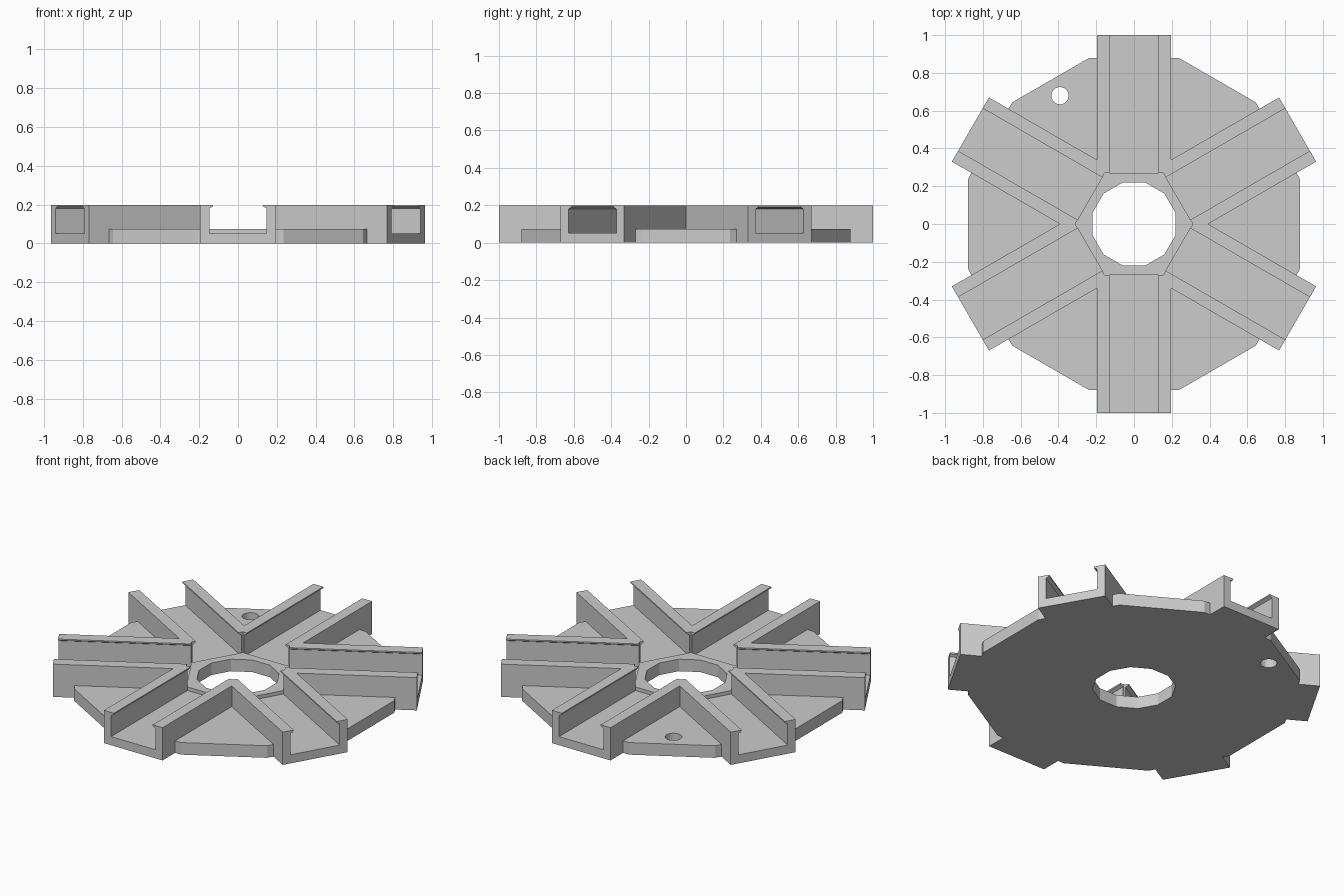
import bpy
import bmesh
import math
from mathutils import Matrix, Vector

cube = bpy.data.objects.get("Cube")
if cube:
    bpy.data.objects.remove(cube, do_unlink=True)

# Heights
TOP, LIP, UNDER, PLATE, FLOOR = 0.198, 0.19, 0.18, 0.073, 0.052
# Half widths across an arm
OUTER, INNER, MOUTH = 0.196, 0.148, 0.13
# Distances from the centre
BORE, PAD, RIM, END = 0.22, 0.27, 0.88, 1.0
HOLE_DISTANCE, HOLE_RADIUS = 0.784, 0.046

ROOT3 = math.sqrt(3)
TAN15 = math.tan(math.radians(15))
DIAGONAL = Vector((ROOT3 / 2, 0.5))   # line midway between two arms

grey = bpy.data.materials.new("plain grey")
grey.use_nodes = True
grey.diffuse_color = (0.604, 0.604, 0.604, 1)
grey.node_tree.nodes["Principled BSDF"].inputs["Base Color"].default_value = (0.604, 0.604, 0.604, 1)

bm = bmesh.new()


def half_arm(matrix, with_hole):
    """Half of one arm with its share of plate and pad; x runs along the arm."""
    def face(points):
        bm.faces.new([bm.verts.new(matrix @ Vector(p)) for p in points])

    def flat(outline, z):
        face([(x, y, z) for x, y in outline])

    def across(x, section):
        face([(x, y, z) for y, z in section])

    def along(y, side):
        face([(x, y, z) for x, z in side])

    def skirt(path):
        for (ax, ay), (bx, by) in zip(path, path[1:]):
            face([(ax, ay, 0), (bx, by, 0), (bx, by, PLATE), (ax, ay, PLATE)])

    tip = (PAD, PAD / ROOT3)
    crotch = OUTER * ROOT3
    rim = [(RIM, OUTER), (RIM, RIM * TAN15), tuple(DIAGONAL * RIM)]
    bore = [tuple(DIAGONAL * BORE), (BORE, BORE * TAN15), (BORE, 0)]
    hole = []
    if with_hole:
        for i in range(13):
            a = math.radians(30 - 15 * i)
            hole.append(tuple(DIAGONAL * HOLE_DISTANCE
                              + HOLE_RADIUS * Vector((math.cos(a), math.sin(a)))))

    # Plate and underside
    flat([(crotch, OUTER)] + rim + hole, PLATE)
    flat([(END, 0), (END, OUTER)] + rim + hole + bore, 0)
    skirt(rim)
    skirt(hole)

    # Hexagonal centre pad with bore
    flat(bore + [(PAD, 0), (PAD, INNER), tip], PLATE)
    skirt(bore)
    across(PAD, [(0, FLOOR), (INNER, FLOOR), (INNER, PLATE), (0, PLATE)])

    # Channel floor, wall and overhanging lip
    flat([(PAD, 0), (END, 0), (END, INNER), (PAD, INNER)], FLOOR)
    along(INNER, [(PAD, FLOOR), (END, FLOOR), (END, UNDER), (PAD, UNDER), (PAD, PLATE)])
    face([(PAD, INNER, UNDER), (END, INNER, UNDER), (END, MOUTH, LIP), (PAD, MOUTH, LIP)])
    along(MOUTH, [(PAD, LIP), (END, LIP), (END, TOP), (PAD, TOP)])
    flat([(PAD, MOUTH), (END, MOUTH), (END, OUTER), (crotch, OUTER), tip], TOP)
    along(OUTER, [(crotch, PLATE), (RIM, PLATE), (RIM, 0), (END, 0), (END, TOP), (crotch, TOP)])

    # Wall ends, inner and outer
    lip = [(MOUTH, TOP), (MOUTH, LIP), (INNER, UNDER)]
    across(PAD, lip + [(INNER, PLATE), (tip[1], PLATE), (tip[1], TOP)])
    across(END, lip + [(INNER, FLOOR), (0, FLOOR), (0, 0), (OUTER, 0), (OUTER, TOP)])


# Six arms, each made of two mirrored halves
for k in range(6):
    turn = Matrix.Rotation(math.radians(90 + 60 * k), 4, 'Z')
    for side in (1, -1):
        mirror = Matrix.Diagonal((1, side, 1, 1))
        half_arm(turn @ mirror, (k, side) in ((0, 1), (1, -1)))

bmesh.ops.remove_doubles(bm, verts=bm.verts[:], dist=0.0005)
bmesh.ops.recalc_face_normals(bm, faces=bm.faces[:])

mesh = bpy.data.meshes.new("slotted_hub")
bm.to_mesh(mesh)
bm.free()
mesh.materials.append(grey)
hub = bpy.data.objects.new("slotted_hub", mesh)
bpy.context.scene.collection.objects.link(hub)
